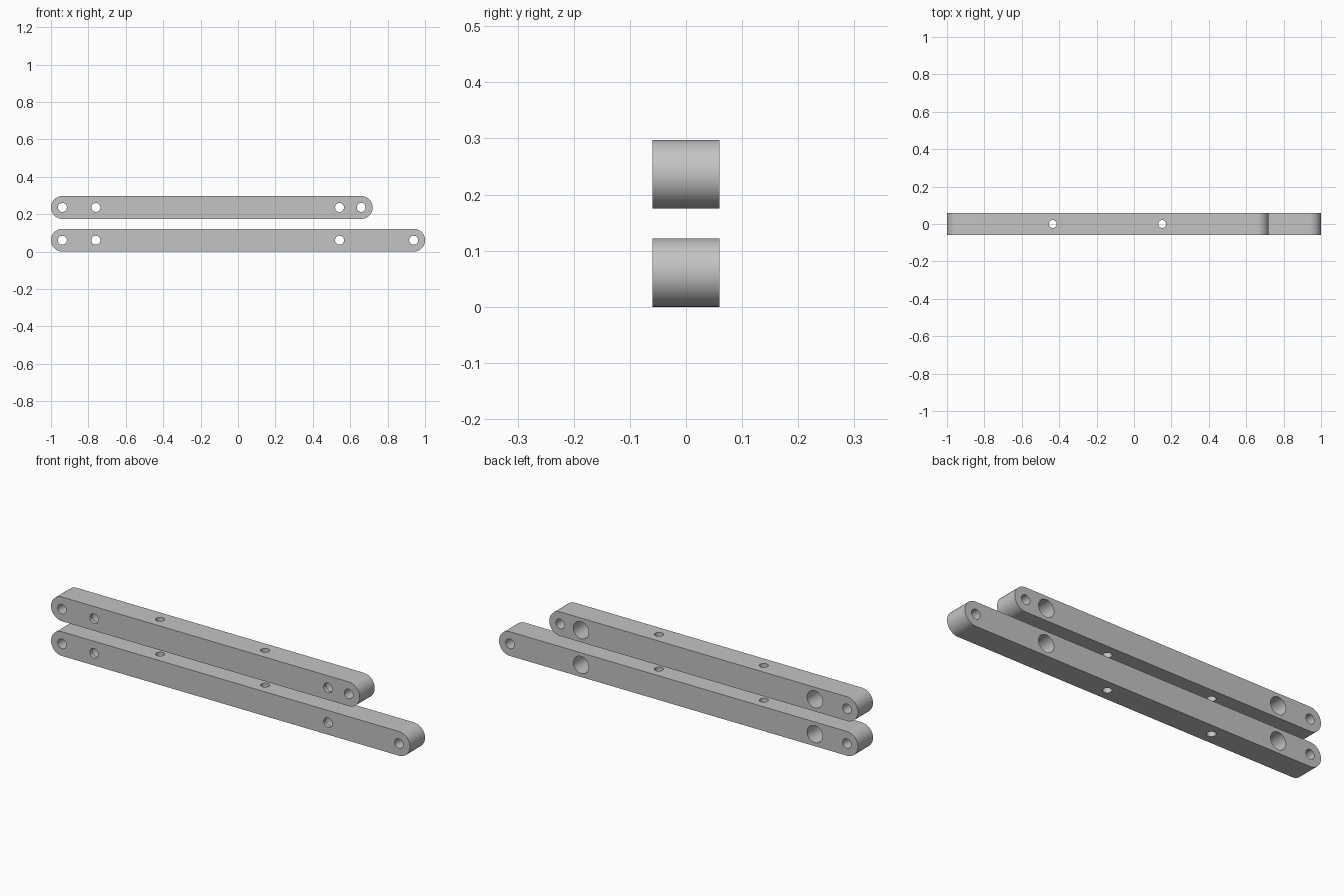
import bpy, bmesh
from math import pi, sin, cos, radians
from mathutils import Matrix

cube = bpy.data.objects.get("Cube")
if cube:
    bpy.data.objects.remove(cube, do_unlink=True)

R = 0.061          # half the bar height, also the end radius
HALF = 0.06        # half the bar depth
HOLE = 0.024

grey = bpy.data.materials.new("plain grey")
grey.use_nodes = True
grey.diffuse_color = (0.55, 0.55, 0.55, 1)
grey.node_tree.nodes["Principled BSDF"].inputs["Base Color"].default_value = grey.diffuse_color


def make_object(name, bm):
    bmesh.ops.recalc_face_normals(bm, faces=bm.faces[:])
    mesh = bpy.data.meshes.new(name)
    bm.to_mesh(mesh)
    bm.free()
    mesh.materials.append(grey)
    obj = bpy.data.objects.new(name, mesh)
    bpy.context.collection.objects.link(obj)
    return obj


def rounded_bar(name, x0, x1, z):
    """Stadium outline extruded from front to back."""
    bm = bmesh.new()
    steps = 32
    verts = []
    for cx, start in ((x1 - R, -pi / 2), (x0 + R, pi / 2)):
        for i in range(steps + 1):
            a = start + pi * i / steps
            verts.append(bm.verts.new((cx + R * cos(a), -HALF, z + R * sin(a))))
    face = bm.faces.new(verts)
    ext = bmesh.ops.extrude_face_region(bm, geom=[face])
    moved = [v for v in ext["geom"] if isinstance(v, bmesh.types.BMVert)]
    bmesh.ops.translate(bm, verts=moved, vec=(0, 2 * HALF, 0))
    return make_object(name, bm)


def drill(bar, x, y, z, radius, length, upright=False):
    """Cut one round hole centred on the given point."""
    bm = bmesh.new()
    turn = Matrix.Identity(4) if upright else Matrix.Rotation(pi / 2, 4, "X")
    bmesh.ops.create_cone(bm, cap_ends=True, segments=32, radius1=radius, radius2=radius,
                          depth=length, matrix=Matrix.Translation((x, y, z)) @ turn)
    cutter = make_object("hole_cutter", bm)
    cutter.hide_render = True
    mod = bar.modifiers.new("hole", "BOOLEAN")
    mod.operation = "DIFFERENCE"
    mod.solver = "EXACT"
    mod.object = cutter
    bpy.context.view_layer.objects.active = bar
    bpy.ops.object.modifier_apply(modifier=mod.name)
    bpy.data.objects.remove(cutter, do_unlink=True)


def drilled_bar(name, x1, z):
    bar = rounded_bar(name, -1, x1, z)
    # pivot holes at the ends
    for x in (-1 + R, x1 - R):
        drill(bar, x, 0, z, HOLE, 0.3)
    # bolt holes, wide from the back with a thin front lip
    for x in (-0.76, 0.543):
        drill(bar, x, 0, z, HOLE, 0.3)
        drill(bar, x, 0.06, z, 0.043, 0.2)
    # upright holes
    for x in (-0.434, 0.151):
        drill(bar, x, 0, z, 0.021, 0.16, upright=True)
    bpy.ops.object.select_all(action="DESELECT")
    bar.select_set(True)
    bpy.context.view_layer.objects.active = bar
    bpy.ops.object.shade_smooth_by_angle(angle=radians(30))


drilled_bar("lower_bar", 1.0, R)
drilled_bar("upper_bar", 0.72, 0.236)
